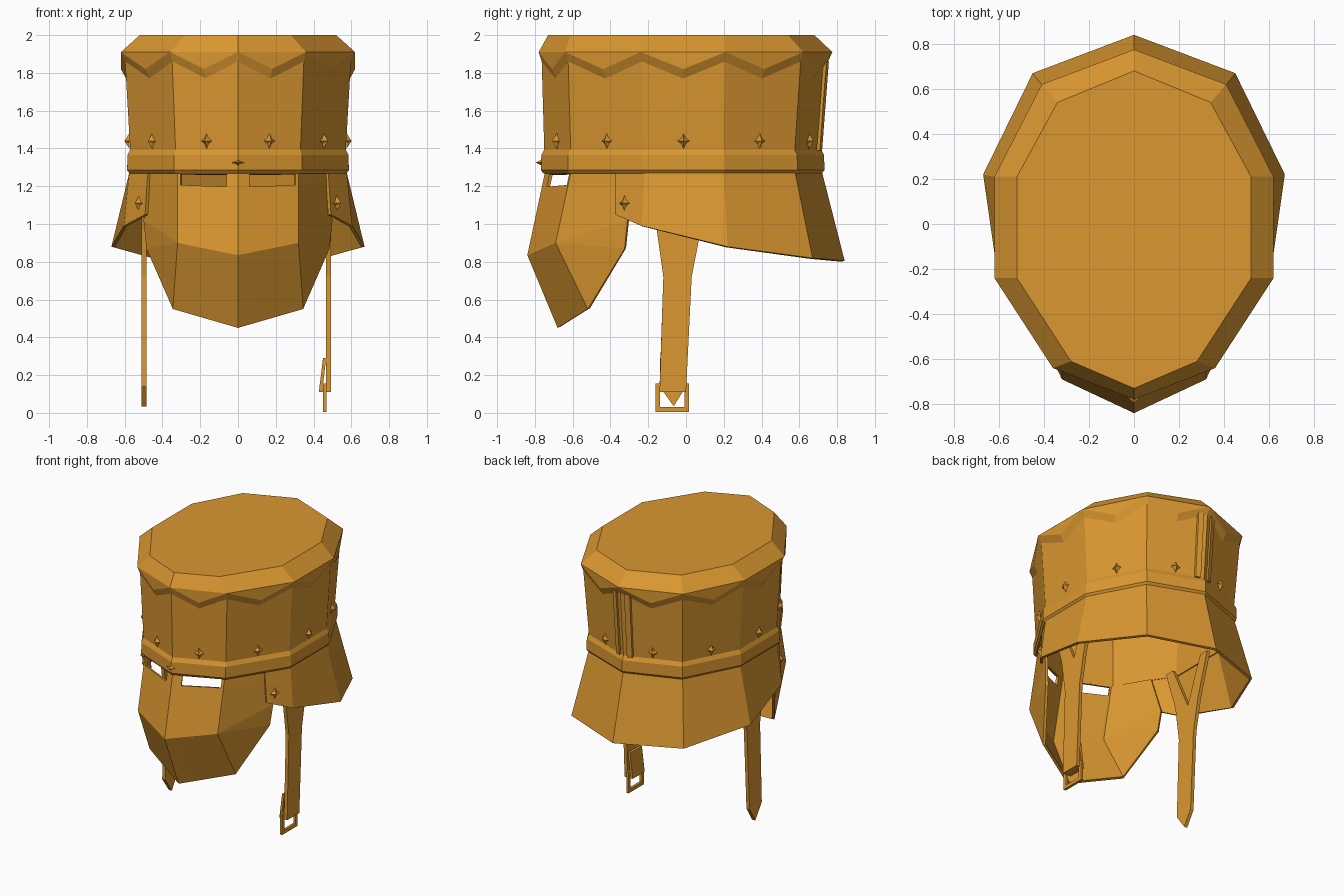
import bpy
import bmesh
from mathutils import Vector

cube = bpy.data.objects.get("Cube")
if cube:
    bpy.data.objects.remove(cube, do_unlink=True)

gold = bpy.data.materials.new("gold_metal")
gold.use_nodes = True
GOLD = (0.70, 0.31, 0.03, 1)
gold.diffuse_color = GOLD
gold.node_tree.nodes["Principled BSDF"].inputs["Base Color"].default_value = GOLD


def make(name, faces, thick=0, offset=-1):
    """Build an object from faces given as lists of points; welds shared points."""
    bm = bmesh.new()
    for f in faces:
        bm.faces.new([bm.verts.new(p) for p in f])
    bmesh.ops.remove_doubles(bm, verts=bm.verts, dist=0.0005)
    bmesh.ops.recalc_face_normals(bm, faces=bm.faces)
    mesh = bpy.data.meshes.new(name)
    bm.to_mesh(mesh)
    bm.free()
    mesh.materials.append(gold)
    ob = bpy.data.objects.new(name, mesh)
    bpy.context.collection.objects.link(ob)
    if thick:
        mod = ob.modifiers.new("thickness", "SOLIDIFY")
        mod.thickness = thick
        mod.offset = offset
    return ob


def ring(half, z, grow=0.0):
    """Closed ten-point ring from its +x half, listed front to back."""
    pts = [Vector((x, y, 0)) for x, y in half]
    pts = [p + p.normalized() * grow + Vector((0, 0, z)) for p in pts]
    return pts + [Vector((-p.x, p.y, p.z)) for p in pts[-2:0:-1]]


def loft(rings, closed=True):
    faces = []
    for a, b in zip(rings, rings[1:]):
        n = len(a)
        for i in range(n if closed else n - 1):
            j = (i + 1) % n
            faces.append([a[i], a[j], b[j], b[i]])
    return faces


def mirrored(faces):
    return faces + [[(-p[0], p[1], p[2]) for p in reversed(f)] for f in faces]


def prism(name, outline, axis, lo, hi):
    """Extrude a 2D outline along x (axis 0) or y (axis 1)."""
    def place(p, d):
        return Vector((d, p[0], p[1])) if axis == 0 else Vector((p[0], d, p[1]))
    a = [place(p, lo) for p in outline]
    b = [place(p, hi) for p in outline]
    return make(name, loft([a, b]) + [a[::-1], b])


# Ring outlines of the bowl
TOP = [(0, -.73), (.28, -.61), (.52, -.24), (.52, .21), (.34, .54), (0, .68)]
RIM = [(0, -.78), (.36, -.64), (.62, -.24), (.62, .21), (.41, .62), (0, .775)]
UPPER = [(0, -.765), (.35, -.625), (.6, -.235), (.6, .205), (.4, .61), (0, .755)]
LOWER = [(0, -.75), (.33, -.61), (.57, -.225), (.57, .2), (.375, .575), (0, .715)]

top, rim = ring(TOP, 2.0), ring(RIM, 1.91)
upper, lower = ring(UPPER, 1.9), ring(LOWER, 1.38)
bottom = ring(LOWER, 1.27)


def wall(i, t, z):
    """Point on the wall of panel i, t along it, at height z."""
    j = (i + 1) % 10
    k = (z - 1.38) / (1.9 - 1.38)
    a, b = lower[i].lerp(upper[i], k), lower[j].lerp(upper[j], k)
    return a.lerp(b, t)


# Bowl with flat crown
make("helmet_bowl", loft([top, rim, upper, lower, bottom]) + [top], 0.02)

# Pointed trim below the rim, one point per panel
trim = []
for i in range(10):
    j = (i + 1) % 10
    a, b = rim[i], rim[j]
    mid = a.lerp(b, .5) - Vector((0, 0, .09))
    a2, b2, mid2 = wall(i, 0, 1.86), wall(i, 1, 1.86), wall(i, .5, 1.77)
    trim += [[a, b, mid], [a, mid, mid2, a2], [mid, b, b2, mid2]]
make("zigzag_trim", trim)

# Brow band
make("brow_band", loft([ring(LOWER, 1.395), ring(LOWER, 1.365, .016),
                        ring(LOWER, 1.285, .018), ring(LOWER, 1.268, .004)]))

# Two ribs beside the back seam
for side, panel in (("left", 4), ("right", 5)):
    ts = (.83, .92) if panel == 4 else (.08, .17)
    quad = [wall(panel, ts[0], 1.39), wall(panel, ts[1], 1.39),
            wall(panel, ts[1], 1.86), wall(panel, ts[0], 1.86)]
    n = Vector((quad[0].x, 3 * abs(quad[0].y), 0)).normalized() * .016
    out = [p + n for p in quad]
    make("back_rib_" + side, loft([quad, out]) + [quad[::-1], out])

# Neck guard, flared around the back and sides
guard_top = [(0, .72), (.377, .577), (.575, .2), (.575, -.22), (.478, -.375)]
guard_low = [(0, .84, .805), (.45, .67, .82), (.67, .22, .88), (.605, -.235, .99),
             (.492, -.375, 1.05)]
guard = loft([[(x, y, 1.275) for x, y in guard_top], guard_low], closed=False)
make("neck_guard", mirrored(guard), 0.018)

# Face plate with eye slots
nose = [Vector(p) for p in ((0, -.747, 1.272), (0, -.84, .835), (0, -.68, .45))]
cheek = [Vector(p) for p in ((.32, -.61, 1.272), (.32, -.69, .9), (.345, -.52, .55))]
side = [Vector(p) for p in ((.465, -.37, 1.272), (.5, -.31, 1.02), (.485, -.325, .87))]
us, vs = (0, .19, .95, 1), (0, .02, .175, 1)


def brow(u, v):
    return nose[0].lerp(nose[1], v).lerp(cheek[0].lerp(cheek[1], v), u)


face = []
for i in range(3):
    for j in range(3):
        if (i, j) != (1, 1):
            face.append([brow(us[i], vs[j]), brow(us[i + 1], vs[j]),
                         brow(us[i + 1], vs[j + 1]), brow(us[i], vs[j + 1])])
low_row = [brow(u, 1) for u in us]
low_edge = [nose[2].lerp(cheek[2], u) for u in us]
face += loft([low_row, low_edge], closed=False)
cheek_row = [brow(1, v) for v in vs]
side_row = [side[0].lerp(side[1], v) for v in vs]
face += loft([cheek_row, side_row], closed=False)
face += [[cheek[1], cheek[2], side[2]], [cheek[1], side[2], side[1]]]
make("face_plate", mirrored(face), 0.018)


# Star-shaped studs
def stud(name, pos, normal, w=.032, h=.043, depth=.028):
    n = Vector(normal).normalized()
    t = Vector((0, 0, 1)).cross(n).normalized()
    up = n.cross(t)
    star = [(1, 0), (.35, .35), (0, 1), (-.35, .35),
            (-1, 0), (-.35, -.35), (0, -1), (.35, -.35)]
    base = [pos + t * a * w + up * b * h for a, b in star]
    tip = pos + n * depth
    make(name, [[base[i], base[(i + 1) % 8], tip] for i in range(8)] + [base[::-1]])


for i in range(10):
    d = wall(i, 1, 1.44) - wall(i, 0, 1.44)
    stud(f"wall_stud_{i + 1}", wall(i, .5, 1.44), (d.y, -d.x, 0))
stud("nose_stud", Vector((0, -.765, 1.325)), (0, -1, 0), .034, .015, .03)
for label, s in (("left", 1), ("right", -1)):
    stud("guard_stud_" + label, Vector((s * .522, -.325, 1.11)), (s * .85, -.53, 0))

# Chin straps, forked where they meet the bowl
fork = [(0, .11), (.03, .72), (.075, .95), (.17, 1.27), (.1, 1.27), (-.03, .94),
        (-.18, 1.27), (-.25, 1.27), (-.155, .97), (-.12, .72), (-.14, .11)]
prism("strap_left", fork, 0, .467, .492)
pointed = [(0, .14)] + fork[1:-1] + [(-.14, .14), (-.065, .035)]
prism("strap_right", pointed, 0, -.51, -.485)

# Folded end of the left strap and its buckle
fold = [(.492, .11), (.428, .11), (.45, .29), (.467, .29), (.447, .125), (.492, .125)]
prism("strap_fold", fold, 1, -.138, -.002)
outer = [(-.162, .005), (.015, .005), (.015, .155), (-.162, .155)]
inner = [(-.138, .03), (-.009, .03), (-.009, .131), (-.138, .131)]


def loop_at(x, pts):
    return [Vector((x, y, z)) for y, z in pts]


loops = [loop_at(.45, outer), loop_at(.468, outer), loop_at(.468, inner),
         loop_at(.45, inner), loop_at(.45, outer)]
make("buckle", loft(loops))
